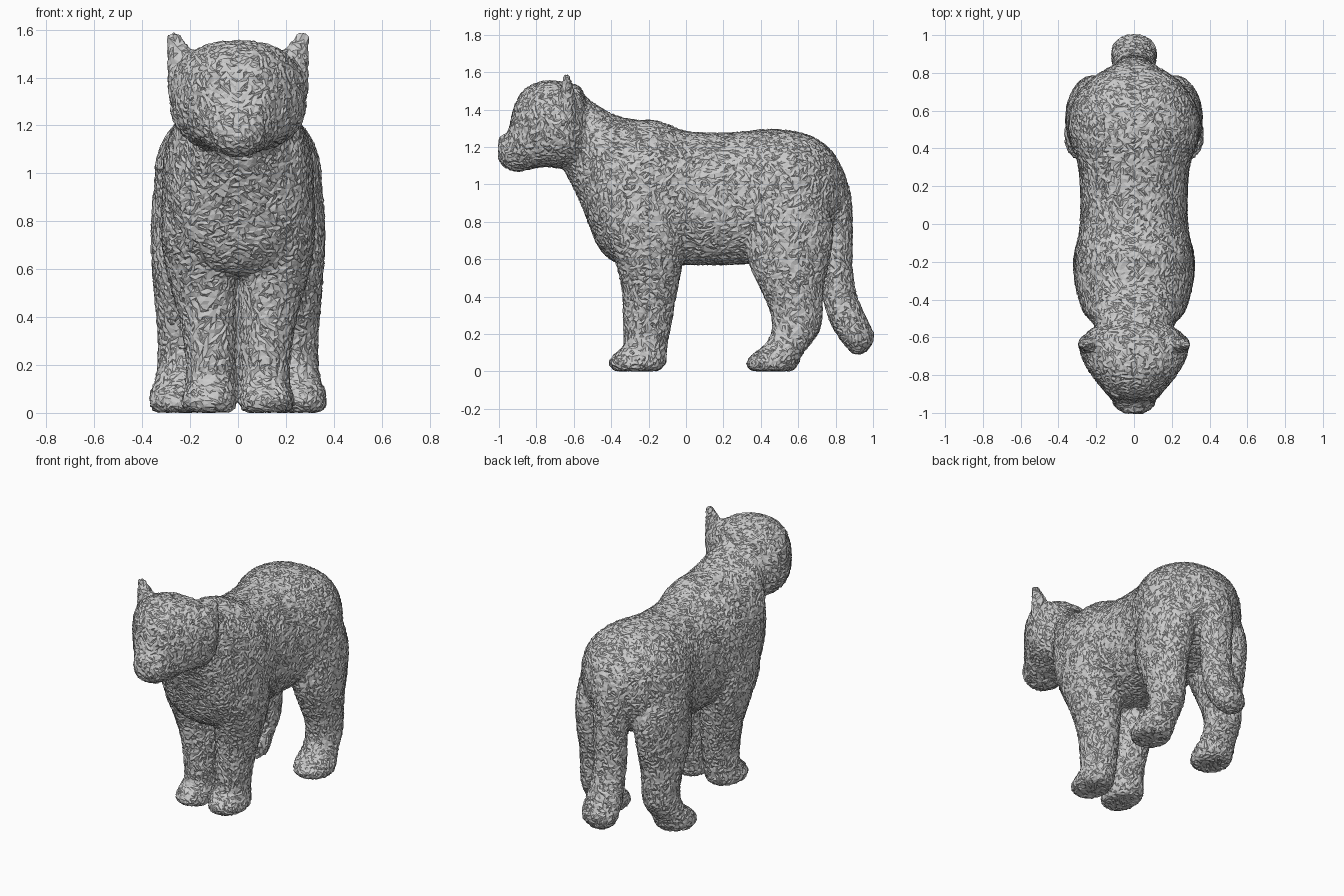
import bpy, bmesh, math, random
from mathutils import Matrix

if "Cube" in bpy.data.objects:
    bpy.data.objects.remove(bpy.data.objects["Cube"])

SEG = 28
random.seed(4)
bm = bmesh.new()


def spow(v, p):
    return math.copysign(abs(v) ** p, v)


def catmull(p0, p1, p2, p3, t):
    return [0.5 * (2 * b + (c - a) * t + (2 * a - 5 * b + 4 * c - d) * t * t
                   + (3 * b - a - 3 * c + d) * t ** 3)
            for a, b, c, d in zip(p0, p1, p2, p3)]


def loft(rings, axis, side=1, power=2.2):
    """Skin rounded sections (t, lo, hi, x0, x1) along axis y or z."""
    dense = []
    for i in range(len(rings) - 1):
        p = [rings[max(0, min(len(rings) - 1, i + k))] for k in (-1, 0, 1, 2)]
        dense += [catmull(*p, s / 3) for s in range(3)]
    dense.append(rings[-1])
    loops = []
    for t, lo, hi, x0, x1 in dense:
        loop = []
        for k in range(SEG):
            a = 2 * math.pi * k / SEG
            x = side * ((x0 + x1) / 2 + (x1 - x0) / 2 * spow(math.cos(a), 2 / power))
            v = (lo + hi) / 2 + (hi - lo) / 2 * spow(math.sin(a), 2 / power)
            loop.append(bm.verts.new((x, t, v) if axis == 'y' else (x, v, t)))
        loops.append(loop)
    for a, b in zip(loops, loops[1:]):
        for k in range(SEG):
            n = (k + 1) % SEG
            bm.faces.new((a[k], a[n], b[n], b[k]))
    bm.faces.new(loops[0])
    bm.faces.new(loops[-1])


def blob(loc, radii, tilt=0):
    m = Matrix.Translation(loc) @ Matrix.Rotation(tilt, 4, 'Y') @ Matrix.Diagonal((*radii, 1))
    bmesh.ops.create_uvsphere(bm, u_segments=20, v_segments=12, radius=1, matrix=m)


def centred(rows):
    return [(t, lo, hi, -w, w) for t, lo, hi, w in rows]


# torso and neck
loft(centred([
    (-.68, 1.13, 1.45, .13), (-.59, .96, 1.50, .18), (-.52, .79, 1.455, .22),
    (-.47, .67, 1.42, .265), (-.39, .59, 1.375, .295), (-.28, .57, 1.345, .315),
    (-.15, .57, 1.34, .31), (0, .57, 1.285, .285), (.20, .57, 1.275, .285),
    (.33, .575, 1.285, .30), (.43, .59, 1.295, .335), (.54, .61, 1.29, .35),
    (.65, .65, 1.265, .32), (.74, .71, 1.215, .255), (.80, .78, 1.15, .18),
    (.85, .86, 1.05, .09)]), 'y', power=2.4)

# head and muzzle
loft(centred([
    (-.53, 1.20, 1.42, .14), (-.565, 1.10, 1.52, .24), (-.65, 1.085, 1.545, .287),
    (-.74, 1.095, 1.555, .262), (-.82, 1.085, 1.535, .21), (-.88, 1.07, 1.49, .16),
    (-.92, 1.07, 1.41, .125), (-.945, 1.08, 1.30, .11), (-.975, 1.095, 1.255, .09),
    (-1.003, 1.135, 1.225, .05)]), 'y', power=2.4)
blob((0, -.965, 1.235), (.05, .04, .03))

# tail
loft(centred([
    (1.08, .66, .84, .10), (.95, .69, .88, .11), (.80, .72, .89, .11),
    (.55, .71, .89, .105), (.40, .73, .915, .105), (.28, .765, .965, .115),
    (.20, .805, 1.005, .12), (.14, .85, .99, .105), (.095, .89, .95, .04)]),
    'z', power=2.1)

for s in (1, -1):
    # hind legs
    loft([(1.10, .48, .66, .08, .27), (.95, .38, .73, .06, .345),
          (.78, .335, .785, .06, .362), (.60, .33, .77, .085, .357),
          (.45, .395, .735, .105, .345), (.32, .45, .73, .12, .335),
          (.22, .46, .715, .125, .335), (.14, .42, .66, .125, .345),
          (.09, .355, .62, .12, .365), (.04, .32, .60, .12, .37),
          (.004, .35, .57, .14, .35)], 'z', s, 2.0)
    # front legs
    loft([(1.12, -.36, -.07, .08, .25), (.95, -.43, -.02, .06, .31),
          (.75, -.44, 0, .04, .32), (.58, -.375, -.02, .01, .295),
          (.42, -.34, -.05, .008, .25), (.25, -.335, -.08, .008, .22),
          (.14, -.335, -.10, .008, .215), (.09, -.385, -.105, .008, .225),
          (.04, -.415, -.11, .008, .235), (.004, -.38, -.15, .02, .215)], 'z', s)
    # ears
    m = (Matrix.Translation((s * .236, -.637, 1.475)) @ Matrix.Rotation(s * .36, 4, 'Y')
         @ Matrix.Diagonal((1, .68, 1, 1)))
    bmesh.ops.create_cone(bm, cap_ends=True, segments=20, radius1=.105, radius2=.022,
                          depth=.235, matrix=m)
    # whisker pads and brows
    blob((s * .055, -.94, 1.18), (.06, .05, .055))
    blob((s * .085, -.875, 1.41), (.06, .045, .035), s * .3)

bmesh.ops.recalc_face_normals(bm, faces=bm.faces)
mesh = bpy.data.meshes.new("big_cat_body")
bm.to_mesh(mesh)
bm.free()
cat = bpy.data.objects.new("big_cat_body", mesh)
bpy.context.collection.objects.link(cat)

# fuse all parts into one skin
fuse = cat.modifiers.new("fuse", 'REMESH')
fuse.mode = 'VOXEL'
fuse.voxel_size = .011
soft = cat.modifiers.new("soften", 'SMOOTH')
soft.factor = .5
soft.iterations = 8
bpy.context.view_layer.update()
deps = bpy.context.evaluated_depsgraph_get()
skin = bpy.data.meshes.new_from_object(cat.evaluated_get(deps))
cat.modifiers.clear()

# rough, broken, flat-faced fur surface
bm = bmesh.new()
bm.from_mesh(skin)
bmesh.ops.triangulate(bm, faces=bm.faces)
bm.normal_update()
for v in bm.verts:
    v.co += v.normal * random.uniform(-.0045, .0045)
bm.to_mesh(skin)
bm.free()
skin.shade_flat()
cat.data = skin
thin = cat.modifiers.new("facets", 'DECIMATE')
thin.ratio = .34
split = cat.modifiers.new("broken_facets", 'EDGE_SPLIT')
split.split_angle = math.radians(8)
